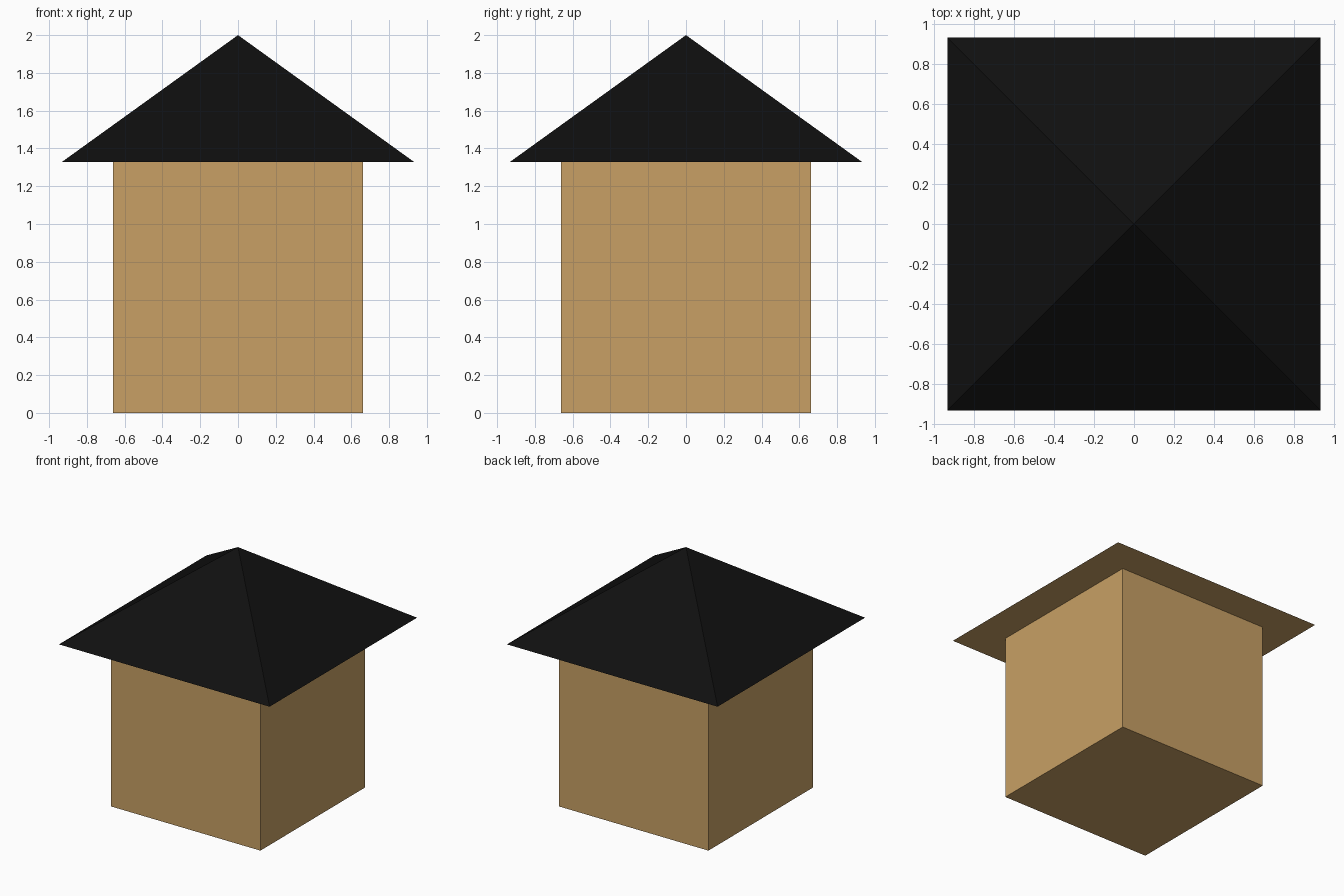
import bpy, bmesh

if "Cube" in bpy.data.objects:
    bpy.data.objects.remove(bpy.data.objects["Cube"])


def make_material(name, colour):
    mat = bpy.data.materials.new(name)
    mat.diffuse_color = (*colour, 1.0)
    mat.use_nodes = True
    mat.node_tree.nodes["Principled BSDF"].inputs["Base Color"].default_value = mat.diffuse_color
    return mat


tan = make_material("tan", (0.578, 0.352, 0.130))
black = make_material("black", (0.005, 0.005, 0.005))

WALL, EAVE = 0.663, 0.933      # half widths
WALL_TOP, PEAK = 1.328, 2.0    # heights


def square_shell(name, profile, materials, close_bottom=False):
    """Sweep a (half width, height) profile around four sides; zero width is a point."""
    bm = bmesh.new()
    rings = []
    for half, z in profile:
        if half == 0:
            rings.append([bm.verts.new((0, 0, z))] * 4)
        else:
            rings.append([bm.verts.new((sx * half, sy * half, z))
                          for sx, sy in ((-1, -1), (1, -1), (1, 1), (-1, 1))])
    for low, high in zip(rings, rings[1:]):
        for i in range(4):
            j = (i + 1) % 4
            corners = dict.fromkeys((low[i], low[j], high[j], high[i]))
            bm.faces.new(list(corners))
    if close_bottom:
        bm.faces.new(rings[0][::-1])
    bm.normal_update()
    # Downward faces use the first material, all others the last
    for face in bm.faces:
        face.material_index = 0 if face.normal.z < -0.5 else len(materials) - 1
    mesh = bpy.data.meshes.new(name)
    bm.to_mesh(mesh)
    bm.free()
    for mat in materials:
        mesh.materials.append(mat)
    obj = bpy.data.objects.new(name, mesh)
    bpy.context.collection.objects.link(obj)
    return obj


# Box-shaped walls with a floor
square_shell("walls", [(WALL, 0), (WALL, WALL_TOP)], [tan], close_bottom=True)

# Overhanging pyramid roof with a tan underside
square_shell("roof", [(WALL, WALL_TOP), (EAVE, WALL_TOP), (0, PEAK)], [tan, black])
